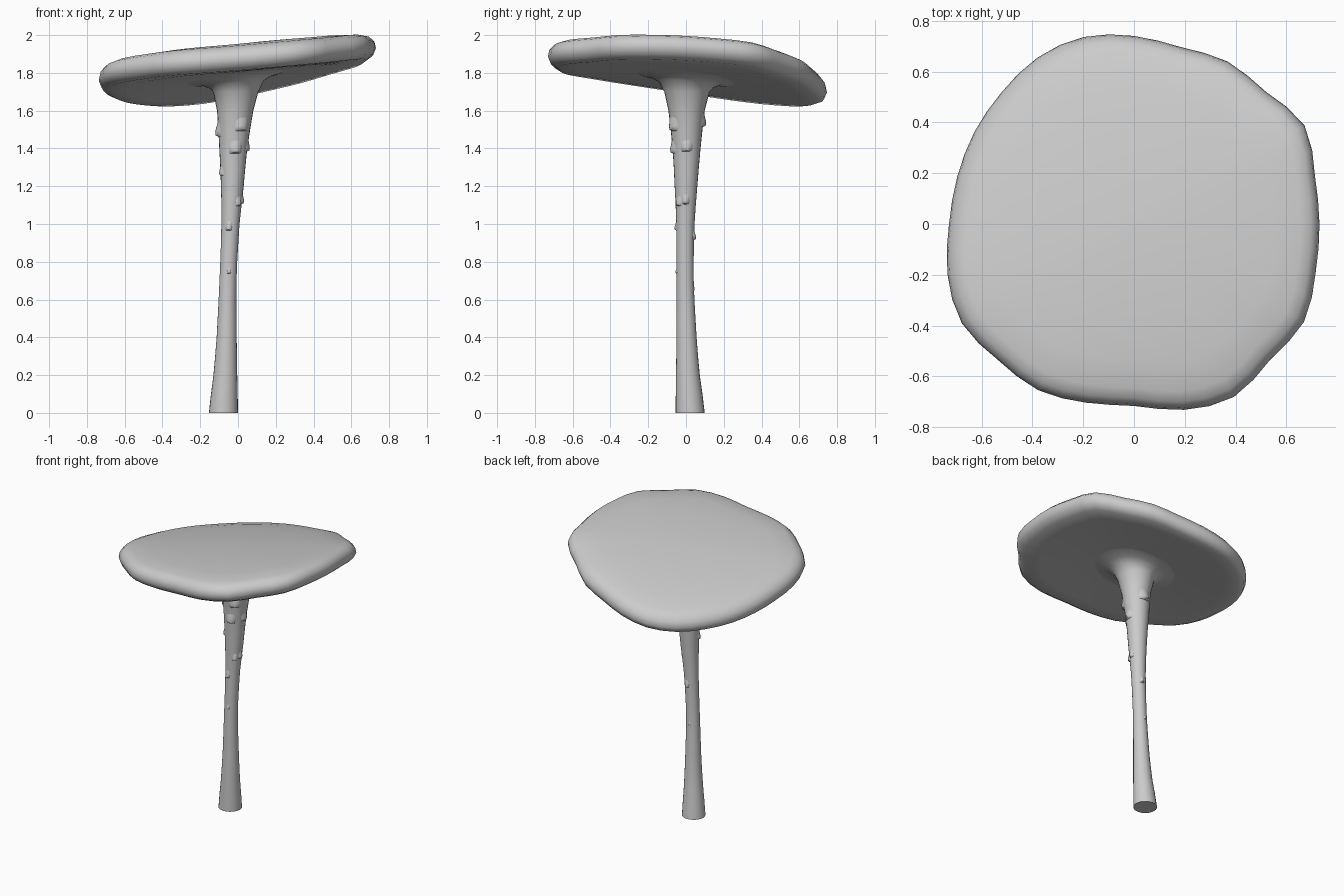
import bpy, bmesh, math
from mathutils import Vector

old = bpy.data.objects.get("Cube")
if old:
    bpy.data.objects.remove(old, do_unlink=True)


def make_material(name, color):
    material = bpy.data.materials.new(name)
    material.use_nodes = True
    material.diffuse_color = color
    material.node_tree.nodes["Principled BSDF"].inputs["Base Color"].default_value = color
    return material


grey = make_material("plain_grey", (0.6, 0.6, 0.6, 1))


def finish(bm, name, angle):
    """Turn a bmesh into a smooth shaded object."""
    bmesh.ops.recalc_face_normals(bm, faces=bm.faces)
    mesh = bpy.data.meshes.new(name)
    bm.to_mesh(mesh)
    bm.free()
    mesh.materials.append(grey)
    obj = bpy.data.objects.new(name, mesh)
    bpy.context.collection.objects.link(obj)
    bpy.ops.object.select_all(action="DESELECT")
    bpy.context.view_layer.objects.active = obj
    obj.select_set(True)
    bpy.ops.object.shade_smooth_by_angle(angle=math.radians(angle))
    return obj


def loft(rings, name, angle=60):
    """Bridge a list of closed rings of points and close both ends."""
    bm = bmesh.new()
    loops = [[bm.verts.new(point) for point in ring] for ring in rings]
    count = len(loops[0])
    for lower, upper in zip(loops, loops[1:]):
        for i in range(count):
            j = (i + 1) % count
            bm.faces.new((lower[i], lower[j], upper[j], upper[i]))
    bm.faces.new(loops[0])
    bm.faces.new(loops[-1])
    return finish(bm, name, angle)


def catmull(a, b, c, d, t):
    """Smooth curve between b and c; works for numbers and vectors."""
    return b + (c - a) * (t / 2) + (a * 2 - b * 5 + c * 4 - d) * (t * t / 2) \
        + (b * 3 - a - c * 3 + d) * (t ** 3 / 2)


def cap_height(x, y):
    """Tilted, gently warped middle sheet of the cap."""
    return 1.82 + 0.13 * x - 0.106 * y + 0.04 * (x * x - y * y) + 0.08 * x * y


# Cap: uneven outline given as radii at equal angles, thickened by a profile
radii = [.73, .737, .775, .735, .738, .72, .74, .762, .757, .735, .725, .72,
         .728, .76, .782, .757, .755, .728, .716, .757, .786, .757, .772, .74]
steps = 2
outline = []
total = len(radii)
for i in range(total):
    for s in range(steps):
        near = [radii[(i + k) % total] for k in (-1, 0, 1, 2)]
        radius = catmull(*near, s / steps)
        angle = math.tau * (i + s / steps) / total
        outline.append((radius * math.cos(angle), radius * math.sin(angle)))

profile = [(.02, -.04), (.25, -.045), (.5, -.05), (.8, -.06), (.93, -.06),
           (.98, -.04), (1, -.005), (.99, .03), (.955, .058), (.9, .073),
           (.75, .088), (.5, .1), (.25, .107), (.02, .11)]
loft([[(x * s, y * s, cap_height(x * s, y * s) + dz) for x, y in outline]
      for s, dz in profile], "cap")

# Stem: centre x, centre y, height and radius along its leaning axis
stations = [Vector(v) for v in (
    (-.077, .022, 0, .077), (-.067, .01, .2, .063), (-.06, .003, .4, .053),
    (-.053, -.004, .7, .045), (-.04, -.003, 1, .048), (-.03, 0, 1.2, .06),
    (-.025, .003, 1.4, .074), (-.015, .003, 1.6, .096), (-.012, .005, 1.7, .12))]


def stem_at(z):
    """Centre and radius of the stem at a height."""
    last = len(stations) - 1
    for i in range(last):
        low, high = stations[i], stations[i + 1]
        if z <= high.z:
            before, after = stations[max(i - 1, 0)], stations[min(i + 2, last)]
            return catmull(before, low, high, after, (z - low.z) / (high.z - low.z))
    return stations[-1]


def ring(x, y, radius, height):
    points = []
    for i in range(24):
        angle = math.tau * i / 24
        px, py = x + radius * math.cos(angle), y + radius * math.sin(angle)
        points.append((px, py, height(px, py)))
    return points


stem_rings = []
for i in range(18):
    z = 1.7 * i / 17
    at = stem_at(z)
    stem_rings.append(ring(at[0], at[1], at[3], lambda px, py, z=z: z))
# flare that melts into the underside of the cap
for radius, drop in ((.145, .08), (.19, .057), (.26, .047), (.33, .04)):
    stem_rings.append(ring(-.01, 0, radius, lambda px, py, d=drop: cap_height(px, py) - d))
loft(stem_rings, "stem")

# Hanging scales: thin flakes that swell downward and end in a blunt lip
flakes = [(180, 1.47, 1), (0, 1.39, .8), (0, 1.11, .7), (-80, 1.38, .9),
          (90, 1.52, .9), (-60, 1.5, .9), (80, .92, .7), (-100, .97, .7),
          (-85, .74, .5), (95, .65, .4), (200, 1.26, .7), (-45, 1.1, .7)]
for number, (degrees, bottom, size) in enumerate(flakes):
    rows = []
    for lift, swell in ((-.012, -.006), (0, .016), (.02, .017), (.05, .007), (.09, -.006)):
        z = bottom + lift * size
        at = stem_at(z)
        row = []
        for k in range(-4, 5):
            angle = math.radians(degrees + k * 9 * size)
            edge = math.cos(k / 4 * math.pi / 2)
            radius = at[3] - .004 + (swell + .004) * size * edge
            row.append((at[0] + radius * math.cos(angle),
                        at[1] + radius * math.sin(angle), z))
        inner = at[3] * .8
        side = math.radians(degrees)
        row.append((at[0] + inner * math.cos(side), at[1] + inner * math.sin(side), z))
        rows.append(row)
    loft(rows, f"stem_scale_{number + 1}", 50)
